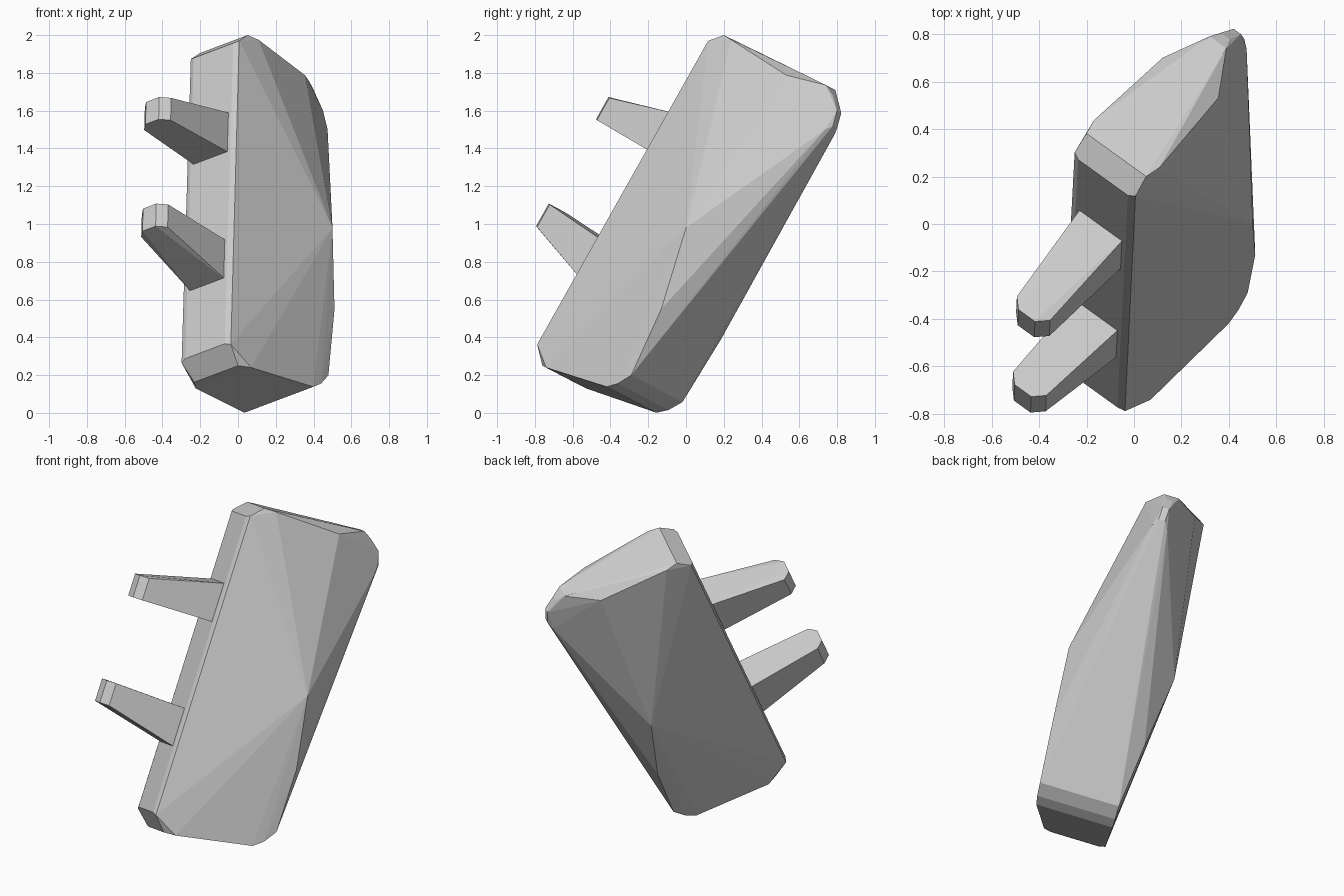
import bpy, bmesh
from mathutils import Vector

if "Cube" in bpy.data.objects:
    bpy.data.objects.remove(bpy.data.objects["Cube"])

# Tilted local frame: S = across thickness (mirror axis), W = depth, D = long axis
D = Vector((0.0245, 0.489, 0.872)).normalized()
S = Vector((0.776, -0.559, 0.292))
S = (S - D * S.dot(D)).normalized()
W = D.cross(S)
ORIGIN = S * 0.349


def mirrored_hull(name, half_points):
    """Convex flat-faced solid from points mirrored across the thickness plane."""
    bm = bmesh.new()
    for s, w, d in half_points:
        for side in (1, -1):
            bm.verts.new(ORIGIN + S * s * side + W * w + D * d)
    res = bmesh.ops.convex_hull(bm, input=bm.verts[:])
    loose = [v for v in bm.verts if not v.link_faces]
    bmesh.ops.delete(bm, geom=loose, context='VERTS')
    bmesh.ops.dissolve_limit(bm, angle_limit=0.01, verts=bm.verts[:], edges=bm.edges[:])
    bmesh.ops.recalc_face_normals(bm, faces=bm.faces[:])
    mesh = bpy.data.meshes.new(name)
    bm.to_mesh(mesh)
    bm.free()
    obj = bpy.data.objects.new(name, mesh)
    bpy.context.collection.objects.link(obj)
    return obj


# Slab body: narrow front strip, bulging sides, wedge at the upper back
mirrored_hull("body", [
    (.135, -.705, 1.765), (.135, -.705, -.06),      # front strip
    (.165, -.692, 1.775), (.168, -.694, -.07),
    (.162, -.62, 1.843), (.178, -.55, 1.842),       # upper front corner
    (.151, -.123, 1.827), (.045, .058, 1.885),      # top end
    (.02, .115, 1.856), (.02, .19, 1.797),          # upper back wedge
    (.02, .216, 1.717), (.045, .202, 1.68),
    (.325, -.07, .867),                             # side bulge
    (.281, .018, .429), (.243, .029, .044),         # lower back edge
    (.24, -.025, -.03), (.235, -.084, -.075),
    (.189, -.546, -.151), (.149, -.607, -.154),     # bottom end
])

# Two tapered prongs with chamfered tips
for name, base, tip in (("upper_prong", (1.113, 1.36), (1.112, 1.247)),
                        ("lower_prong", (.335, .577), (.463, .60))):
    pts = []
    for b, t in zip(base, tip):
        pts += [(.118, -.66, b), (.09, -1.15, t), (.045, -1.195, t)]
    mirrored_hull(name, pts)
